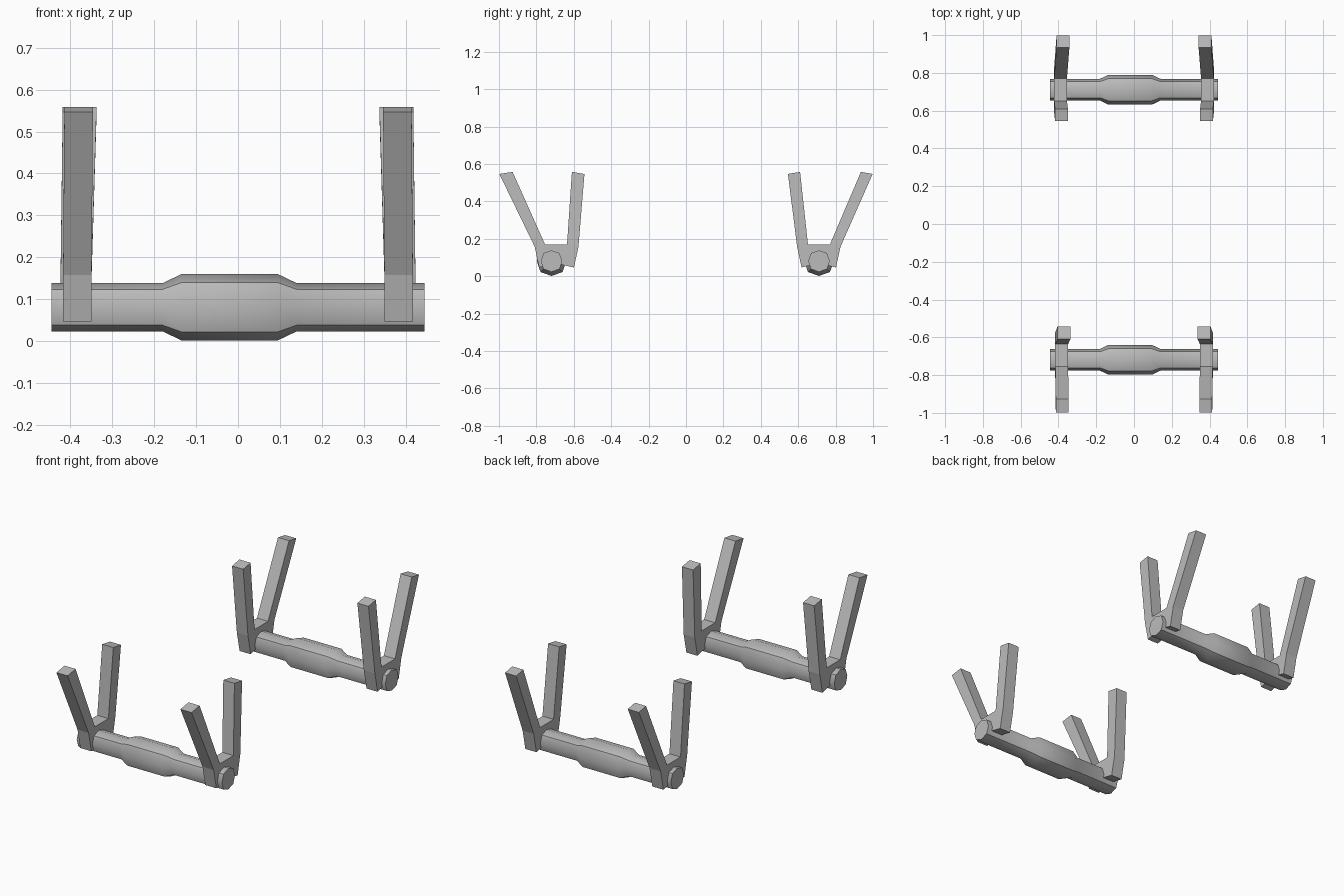
import bpy, bmesh, math

cube = bpy.data.objects.get("Cube")
if cube:
    bpy.data.objects.remove(cube, do_unlink=True)

grey = bpy.data.materials.new("plain_grey")
grey.use_nodes = True
grey.diffuse_color = (0.5, 0.5, 0.5, 1)
grey.node_tree.nodes["Principled BSDF"].inputs["Base Color"].default_value = (0.5, 0.5, 0.5, 1)


def make_object(name, verts, faces, smooth=False):
    mesh = bpy.data.meshes.new(name)
    mesh.from_pydata(verts, [], faces)
    bm = bmesh.new()
    bm.from_mesh(mesh)
    bmesh.ops.recalc_face_normals(bm, faces=bm.faces)
    bm.to_mesh(mesh)
    bm.free()
    mesh.materials.append(grey)
    obj = bpy.data.objects.new(name, mesh)
    bpy.context.collection.objects.link(obj)
    if smooth:
        bpy.ops.object.select_all(action='DESELECT')
        obj.select_set(True)
        bpy.context.view_layer.objects.active = obj
        bpy.ops.object.shade_smooth_by_angle(angle=math.radians(42))


# Eight-sided axle with a thicker middle, slightly squarish in section
PROFILE = [(-0.445, 0.0575), (-0.18, 0.0575), (-0.135, 0.079),
           (0.095, 0.079), (0.14, 0.0575), (0.445, 0.0575)]


def axle(name, y, z=0.081):
    n = 8
    verts = []
    for x, r in PROFILE:
        for i in range(n):
            a = i * math.tau / n
            k = r * (1.05 if i % 2 else 1.0)
            verts.append((x, y + k * math.cos(a), z + k * math.sin(a)))
    rings = len(PROFILE)
    faces = [(j * n + i, j * n + (i + 1) % n, (j + 1) * n + (i + 1) % n, (j + 1) * n + i)
             for j in range(rings - 1) for i in range(n)]
    faces += [tuple(range(n)), tuple(range((rings - 1) * n, rings * n))]
    make_object(name, verts, faces, True)


# Forked bracket: a base with a long slanted arm and a short steep arm
CAPS = [(0, 1, 2, 10), (3, 4, 5, 6), (2, 3, 6, 7, 8, 9, 10)]


def bracket(name, outline, centres, side):
    long_x, base_x, short_x = centres
    xs = [long_x] * 2 + [base_x] * 2 + [short_x] * 2 + [base_x] * 5
    n = len(outline)
    verts = [(side * (x + d), y, z) for d in (-0.034, 0.034)
             for x, (y, z) in zip(xs, outline)]
    faces = CAPS + [tuple(i + n for i in f) for f in CAPS]
    faces += [(i, (i + 1) % n, (i + 1) % n + n, i + n) for i in range(n)]
    make_object(name, verts, faces)


FRONT = [(-0.998, 0.547), (-0.927, 0.558), (-0.754, 0.171), (-0.636, 0.171),
         (-0.61, 0.558), (-0.543, 0.547), (-0.575, 0.158), (-0.599, 0.047),
         (-0.70, 0.07), (-0.785, 0.047), (-0.809, 0.158)]
REAR = [(0.998, 0.547), (0.935, 0.558), (0.77, 0.171), (0.652, 0.171),
        (0.61, 0.558), (0.545, 0.547), (0.594, 0.158), (0.618, 0.047),
        (0.71, 0.07), (0.802, 0.047), (0.826, 0.158)]

axle("front_axle", -0.719)
axle("rear_axle", 0.711)
for label, side in (("left", 1), ("right", -1)):
    bracket("front_bracket_" + label, FRONT, (0.38, 0.383, 0.371), side)
    bracket("rear_bracket_" + label, REAR, (0.376, 0.389, 0.384), side)
